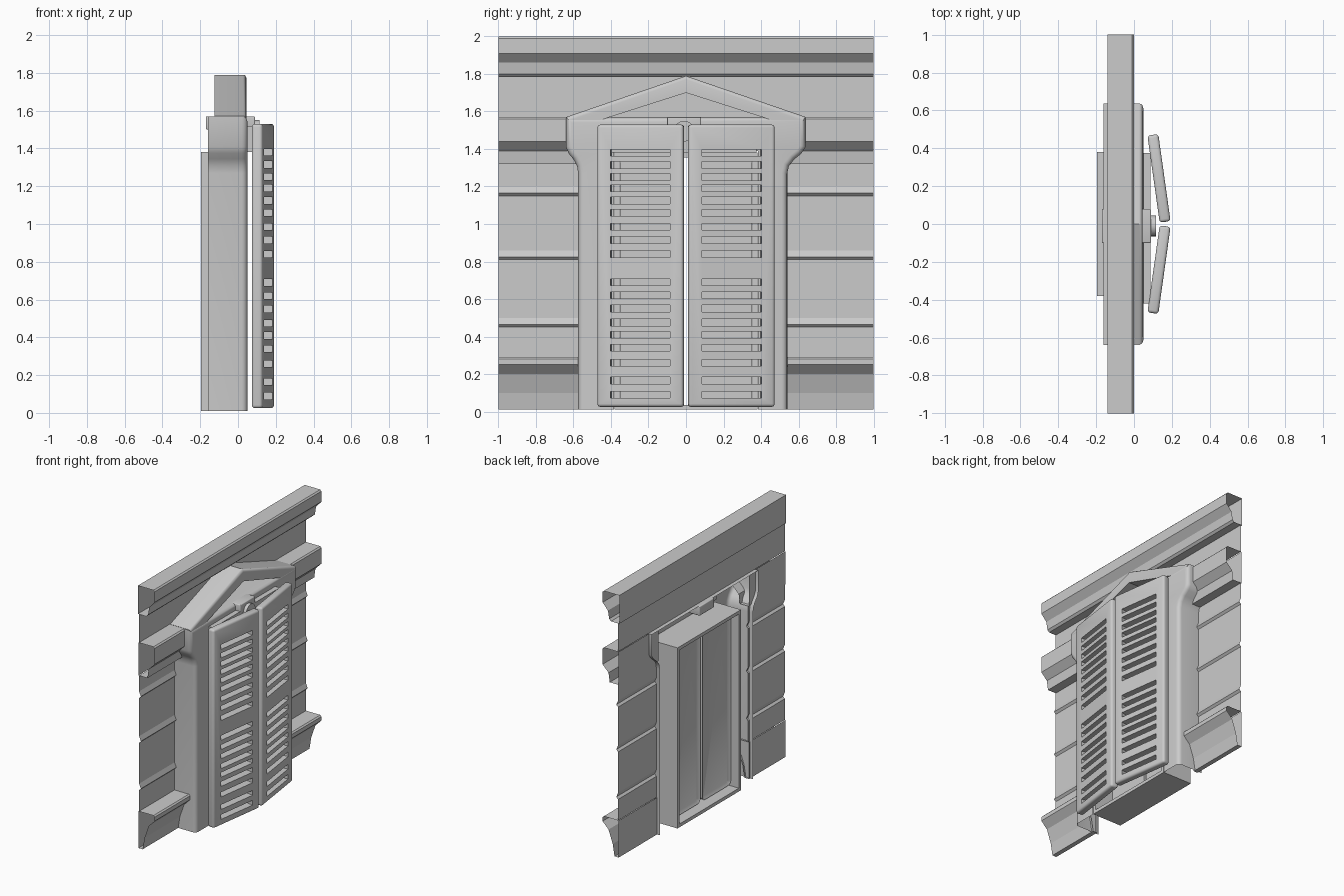
import bpy, bmesh, math
from mathutils import Matrix, Vector

if "Cube" in bpy.data.objects:
    bpy.data.objects.remove(bpy.data.objects["Cube"])


def finish(bm, name, smooth=True):
    me = bpy.data.meshes.new(name)
    bm.to_mesh(me)
    bm.free()
    ob = bpy.data.objects.new(name, me)
    bpy.context.collection.objects.link(ob)
    if smooth:
        bpy.ops.object.select_all(action='DESELECT')
        ob.select_set(True)
        bpy.context.view_layer.objects.active = ob
        bpy.ops.object.shade_smooth_by_angle(angle=math.radians(35))
    return ob


def add_box(bm, x0, x1, y0, y1, z0, z1):
    m = Matrix.Translation(((x0 + x1) / 2, (y0 + y1) / 2, (z0 + z1) / 2))
    m = m @ Matrix.Diagonal((x1 - x0, y1 - y0, z1 - z0, 1))
    return bmesh.ops.create_cube(bm, size=1, matrix=m)['verts']


def box(name, *dims, bevel=0.0):
    bm = bmesh.new()
    add_box(bm, *dims)
    if bevel:
        bmesh.ops.bevel(bm, geom=bm.edges[:], offset=bevel, segments=3,
                        profile=0.5, affect='EDGES')
    return finish(bm, name)


def prism(pts, x0, x1):
    """Closed outline in (y, z), extruded from x1 (front) back to x0."""
    bm = bmesh.new()
    face = bm.faces.new([bm.verts.new((x0, y, z)) for y, z in pts])
    ext = bmesh.ops.extrude_face_region(bm, geom=[face], use_keep_orig=True)
    for v in ext['geom']:
        if isinstance(v, bmesh.types.BMVert):
            v.co.x = x1
    bmesh.ops.recalc_face_normals(bm, faces=bm.faces[:])
    return bm


def sheet(bm, profile, y0, y1):
    """Open (x, z) profile swept along y."""
    a = [bm.verts.new((x, y0, z)) for x, z in profile]
    b = [bm.verts.new((x, y1, z)) for x, z in profile]
    for i in range(len(a) - 1):
        bm.faces.new((a[i], a[i + 1], b[i + 1], b[i]))


# wall siding: ridged sheet, cut away behind the door frame
P = -0.13
top_ridge = [(-0.14, 2), (-0.01, 2), (0, 1.99), (0, 1.91), (-0.045, 1.86),
             (-0.055, 1.80), (-0.07, 1.785), (P, 1.785), (P, 1.57)]
low_wall = [(P, 1.57), (-0.01, 1.57), (0, 1.56), (0, 1.44), (-0.05, 1.39), (-0.06, 1.32), (P, 1.32)]
for z in (1.20, 0.86, 0.50):
    low_wall += [(P, z), (P + 0.015, z - 0.035), (P, z - 0.05)]
low_wall += [(P, 0.29), (-0.01, 0.29), (0, 0.28), (0, 0.25), (-0.05, 0.20),
             (-0.085, 0.10), (-0.10, 0.01)]
bm = bmesh.new()
sheet(bm, top_ridge, -1, 1)
sheet(bm, [(-0.14, 2), (-0.14, 1.785), (P, 1.785)], -1, 1)
for y0, y1 in ((-1, -0.56), (0.525, 1)):
    sheet(bm, low_wall, y0, y1)
    sheet(bm, [(-0.135, 1.57), (-0.135, 1.32)], y0, y1)
    sheet(bm, [(-0.135, 0.29), (-0.135, 0.01), (-0.10, 0.01)], y0, y1)
finish(bm, "wall_siding", smooth=False)

# door frame: hollow surround with shoulders, open at the back and foot
shoulder = [(1.27, 0.0), (1.31, 0.006), (1.345, 0.025), (1.375, 0.05), (1.41, 0.065), (1.57, 0.065)]
right = [(0.54, 0.01)] + [(0.54 + d * 1.5, z) for z, d in shoulder]
left = [(-0.575, 0.01)] + [(-0.575 - d, z) for z, d in shoulder]
inner = [(-0.385, 0.01), (-0.385, 1.39), (0.385, 1.39), (0.385, 0.01)]
bm = prism(right + left[::-1] + inner, -0.16, 0.05)


def outer(c):
    return abs(c.y) > 0.5 or c.z > 1.5


doomed = [f for f in bm.faces
          if (f.normal.x < -0.9) or f.normal.z < -0.99
          or (abs(f.normal.x) < 0.1 and not outer(f.calc_center_median()))]
bmesh.ops.delete(bm, geom=doomed, context='FACES')
edges = [e for e in bm.edges if len(e.link_faces) == 2 and all(outer(v.co) for v in e.verts)
         and all(v.co.x > 0.04 for v in e.verts)]
bmesh.ops.bevel(bm, geom=edges, offset=0.03, segments=4, profile=0.5, affect='EDGES')
finish(bm, "door_frame")

# gable beam above the frame
half = [(0.635, 1.572), (0.625, 1.55), (0.47, 1.55)]
pts = [(0, 1.79)] + half + [(0, 1.70)] + [(-y, z) for y, z in half[::-1]]
bm = prism(pts, -0.125, 0.045)
edges = [e for e in bm.edges if all(v.co.x > 0.04 and v.co.z > 1.56 for v in e.verts)]
bmesh.ops.bevel(bm, geom=edges, offset=0.018, segments=3, profile=0.5, affect='EDGES')
finish(bm, "gable_beam")

# chamber behind the doors
for s, name in ((-1, "left"), (1, "right")):
    a, b = sorted((s * 0.355, s * 0.38))
    box(name + "_jamb", -0.195, 0.05, a, b, 0.01, 1.38)
box("chamber_top", -0.195, 0.05, -0.355, 0.355, 1.355, 1.38)
box("chamber_floor", -0.195, 0.05, -0.355, 0.355, 0.01, 0.035)
box("lintel", 0.04, 0.088, -0.42, 0.375, 1.38, 1.52)
box("hinge_housing", -0.17, 0.09, -0.1, 0.08, 1.50, 1.57, bevel=0.006)

# round hinge boss in the gap over the doors
bm = bmesh.new()
bmesh.ops.create_cone(bm, cap_ends=True, segments=24, radius1=0.055, radius2=0.055, depth=0.05,
                      matrix=Matrix.Translation((0.09, -0.01, 1.495)) @ Matrix.Rotation(math.pi / 2, 4, 'Y'))
finish(bm, "hinge_boss")

# solid inner panels with a raised border on the back
for s, name in ((-1, "left"), (1, "right")):
    a, b = sorted((s * 0.012, s * 0.352))
    bm = bmesh.new()
    add_box(bm, -0.13, -0.10, a, b, 0.05, 1.35)
    upright = [e for e in bm.edges if abs(e.verts[0].co.y - e.verts[1].co.y) < 1e-5
               and abs(e.verts[0].co.z - e.verts[1].co.z) < 1e-5]
    bmesh.ops.bevel(bm, geom=upright, offset=0.03, segments=4, profile=0.5, affect='EDGES')
    back = min(bm.faces, key=lambda f: f.calc_center_median().x)
    bmesh.ops.inset_region(bm, faces=[back], thickness=0.025)
    bmesh.ops.translate(bm, verts=back.verts[:], vec=(0.015, 0, 0))
    finish(bm, name + "_inner_panel")

# slatted doors, each angled out toward the middle
slots = [1.38, 1.315, 1.25, 1.19, 1.125, 1.06, 0.985, 0.915, 0.84,
         0.69, 0.62, 0.55, 0.475, 0.41, 0.34, 0.26, 0.165, 0.09]
for s, name in ((-1, "left"), (1, "right")):
    door = box(name + "_slatted_door", -0.029, 0.029, -0.232, 0.232, 0.025, 1.53, bevel=0.016)
    bm = bmesh.new()
    for z in slots:
        add_box(bm, -0.1, 0.1, -0.16, 0.16, z - 0.018, z + 0.018)
    cutter = finish(bm, "slot_cutter", smooth=False)
    cutter.hide_render = True
    mod = door.modifiers.new("slots", 'BOOLEAN')
    mod.object = cutter
    mod.solver = 'EXACT'
    bpy.ops.object.select_all(action='DESELECT')
    bpy.context.view_layer.objects.active = door
    door.select_set(True)
    bpy.ops.object.modifier_apply(modifier=mod.name)
    bpy.data.objects.remove(cutter, do_unlink=True)
    door.location = Vector((0.132, s * 0.241, 0))
    door.rotation_euler.z = s * math.radians(8)
